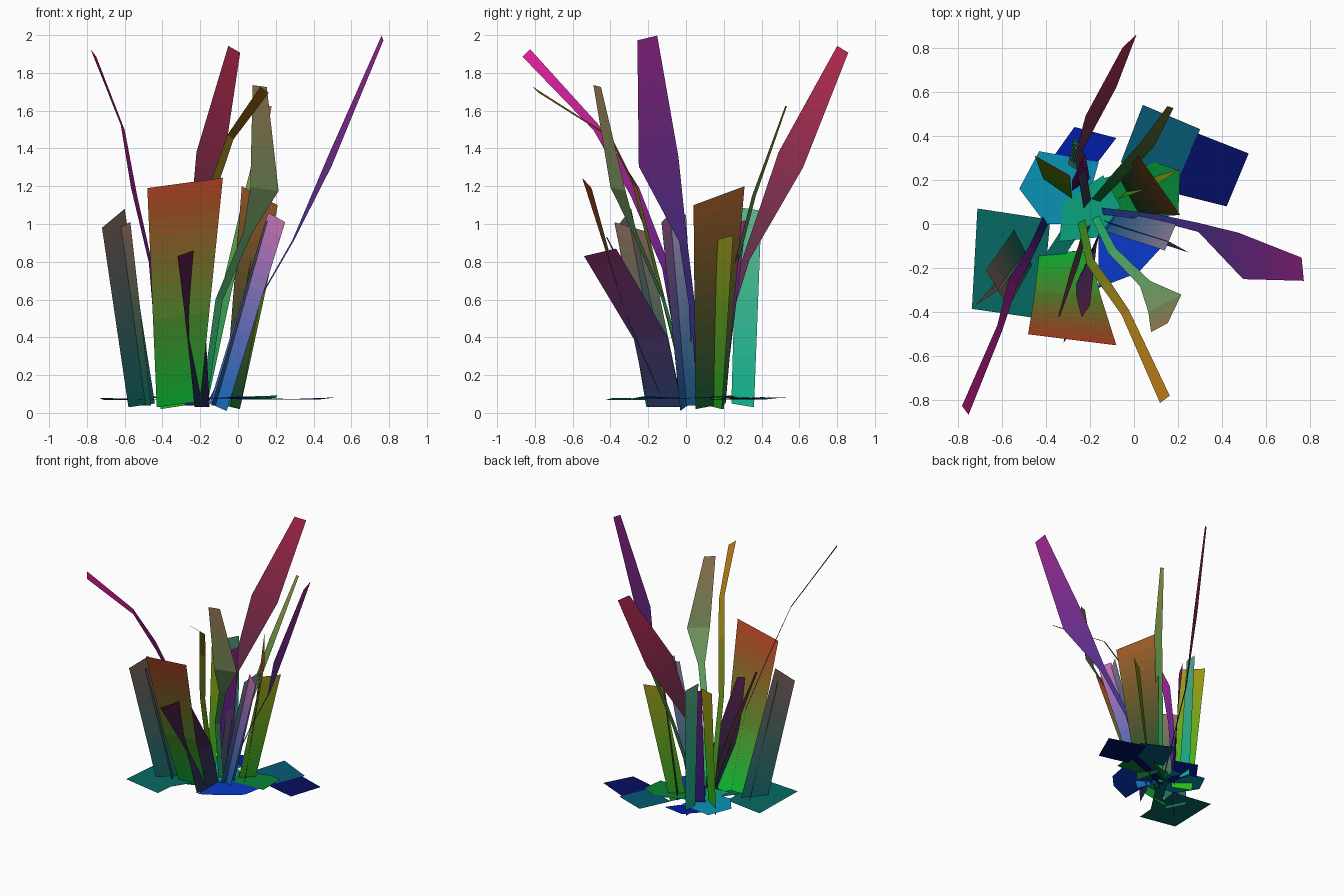
import bpy
from mathutils import Vector as V


def add_mesh(name, verts, faces, colors):
    """Mesh with one flat colour per face; colours are 0-255 screen values."""
    me = bpy.data.meshes.new(name)
    me.from_pydata([tuple(v) for v in verts], [], faces)
    for i, c in enumerate(colors):
        mat = bpy.data.materials.new(f"{name}_{i}")
        mat.diffuse_color = (*[(k / 255) ** 2.2 for k in c], 1)
        me.materials.append(mat)
    for i, p in enumerate(me.polygons):
        p.material_index = min(i, len(colors) - 1)
    ob = bpy.data.objects.new(name, me)
    bpy.context.collection.objects.link(ob)


def ribbon(name, rows, low, high):
    """Strip through left/right point pairs, coloured from low to high."""
    fine = []
    for (a, b), (c, d) in zip(rows, rows[1:]):
        fine += [(V(a).lerp(V(c), t / 8), V(b).lerp(V(d), t / 8)) for t in range(8)]
    fine.append(rows[-1])
    n = len(fine) - 1
    z0, z1 = rows[0][0][2], rows[-1][0][2]
    heights = [(fine[i][0][2] + fine[i+1][0][2]) / 2 for i in range(n)]
    colors = [V(low).lerp(V(high), (z - z0) / (z1 - z0 + 1e-6)) for z in heights]
    add_mesh(name, [p for r in fine for p in r],
             [(2*i, 2*i+1, 2*i+3, 2*i+2) for i in range(n)], colors)


def blade(name, path, side, widths, low, high):
    """Bent blade: centre path, cross direction and a width factor per row."""
    s = V(side) / 2
    ribbon(name, [(V(p) - s*w, V(p) + s*w) for p, w in zip(path, widths)], low, high)


def panel(name, base, top, low, high, sag=(0, 0, 0)):
    """Broad upright leaf: base edge to top edge with a slight bend."""
    mid = [V(a).lerp(V(b), .4) + V(sag) for a, b in zip(base, top)]
    ribbon(name, [base, mid, top], low, high)


# Tall bent blades
blade("tall_blade_back",
      [(-.21, .08, .05), (-.25, .32, .82), (-.15, .555, 1.34), (-.02, .83, 1.925)],
      (.14, .13, -.08), (.25, .25, 1, .45), (40, 60, 80), (195, 48, 85))
blade("tall_blade_right",
      [(-.16, .06, .05), (.1, .03, .58), (.29, -.015, .91), (.485, -.145, 1.33), (.765, -.205, 1.985)],
      (.02, -.21, -.05), (.15, .15, .2, 1, .5), (30, 70, 165), (165, 45, 150))
blade("tall_blade_left",
      [(-.4, .02, .05), (-.46, -.11, .78), (-.55, -.27, 1.17), (-.61, -.475, 1.51), (-.765, -.845, 1.905)],
      (.03, -.04, -.04), (.8, .8, 1.1, .7, 1), (25, 40, 130), (225, 35, 150))
blade("tall_blade_front",
      [(-.24, .02, .05), (-.2, -.17, .8), (-.13, -.27, 1.2), (-.04, -.4, 1.46), (.14, -.795, 1.71)],
      (.04, .03, -.03), (.8, .8, .9, .8, 1.1), (40, 150, 40), (175, 112, 25))
blade("tall_blade_front_right",
      [(-.18, .04, .05), (-.1, -.12, .6), (.05, -.27, .95), (.14, -.36, 1.185), (.115, -.47, 1.73)],
      (.15, .08, -.02), (.2, .25, .3, 1, .5), (25, 185, 110), (165, 130, 90))
blade("tall_blade_back_right",
      [(-.18, .1, .05), (-.06, .23, .65), (.06, .36, 1.15), (.165, .53, 1.625)],
      (.06, -.02, 0), (.6, .9, 1, .45), (15, 150, 80), (150, 140, 65))
blade("thin_front_blade",
      [(-.21, 0, .05), (-.27, -.2, .5), (-.34, -.42, .93)],
      (.03, .02, 0), (1, 1.2, .3), (30, 40, 40), (75, 28, 40))

# Broad upright leaves: base edge, top edge
panel("wide_leaf_front", [(-.43, -.13, .03), (-.2, -.12, .06)],
      [(-.48, -.5, 1.19), (-.08, -.55, 1.245)], (15, 195, 55), (190, 70, 42), (0, -.03, 0))
panel("dark_leaf_front", [(-.23, -.2, .03), (-.15, -.02, .03)],
      [(-.32, -.54, .83), (-.2, -.37, .87)], (35, 50, 85), (90, 32, 72), (0, .06, .04))
panel("wide_leaf_right", [(.01, .05, .02), (-.07, .21, .05)],
      [(.21, .04, 1.1), (.02, .31, 1.2)], (20, 75, 45), (155, 90, 42))
panel("olive_leaf_right", [(.01, .19, .02), (-.08, .11, .04)],
      [(.21, .25, .94), (.09, .17, .92)], (35, 150, 35), (145, 140, 30))
panel("pale_leaf_back", [(-.25, .24, .05), (-.25, .36, .03)],
      [(-.3, .27, 1.09), (-.27, .4, 1.07)], (22, 180, 145), (95, 185, 145))
panel("narrow_leaf_back", [(-.28, .15, .04), (-.2, .2, .04)],
      [(-.28, .2, 1.0), (-.22, .32, 1.02)], (40, 35, 130), (140, 35, 130))
panel("olive_leaf_back", [(-.41, .2, .02), (-.28, .11, .04)],
      [(-.45, .31, 1.06), (-.29, .22, 1.03)], (40, 190, 30), (170, 150, 25))
panel("wide_leaf_left", [(-.58, -.21, .03), (-.44, -.07, .05)],
      [(-.72, -.37, .98), (-.6, -.29, 1.08)], (20, 105, 105), (110, 85, 80))
panel("narrow_leaf_left", [(-.54, -.02, .04), (-.46, -.18, .04)],
      [(-.67, -.21, .96), (-.57, -.38, 1.01)], (20, 110, 90), (145, 110, 95))
panel("pink_leaf_right", [(-.15, .02, .05), (-.06, -.03, .01)],
      [(.16, -.08, 1.06), (.25, -.13, 1.01)], (25, 105, 190), (200, 115, 180))
panel("grey_leaf_right", [(-.14, -.03, .04), (-.08, .06, .04)],
      [(.14, -.12, 1.0), (.19, 0, 1.05)], (30, 90, 140), (150, 140, 170))

# Ground leaves: inner edge, outer edge and colour
ground = {
    "left": ([(-.38, .02), (-.42, -.43)], [(-.71, .07), (-.735, -.385)], (15, 105, 98)),
    "far_right": ([(.18, .14), (.2, .34)], [(.42, .08), (.52, .32), (.24, .43)], (12, 22, 98)),
    "back_right": ([(.2, .2), (-.06, .28)], [(.3, .43), (.04, .54)], (15, 90, 115)),
    "back": ([(-.18, .26), (-.37, .3)], [(-.08, .39), (-.27, .44)], (10, 35, 170)),
    "front": ([(-.16, .06), (.16, .06)], [(-.16, -.29), (.02, -.22), (.13, -.1)], (18, 60, 200)),
    "back_left": ([(-.16, .28), (-.24, 0)], [(-.43, .33), (-.52, .16), (-.4, 0)], (18, 145, 180)),
    "right": ([(-.2, .03), (-.16, .2)], [(.2, .04), (.21, .24), (.1, .28)], (15, 130, 55)),
}
centre = V((-.22, .07, .07))
for i, (key, (inner, outer, color)) in enumerate(ground.items()):
    z = .068 + .002*i
    inn = [V((x, y, z)) for x, y in inner]
    out = [V((x, y, z + (.012 if j % 2 else 0))) for j, (x, y) in enumerate(outer)]
    across = (inn[1] - inn[0]) * .18
    m = (inn[0] + inn[1]) / 2
    # leaf face, then the narrow stalk from the clump centre
    verts = inn + out[::-1] + [centre - across, centre + across, m + across, m - across]
    n = 2 + len(out)
    add_mesh("ground_leaf_" + key, verts, [tuple(range(n)), (n, n+1, n+2, n+3)], [color])

# Small crown where the leaves meet
add_mesh("crown_leaf", [(-.34, -.08, .084), (-.16, -.06, .086), (-.06, .08, .088),
                        (-.14, .22, .086), (-.32, .1, .084)], [(0, 1, 2, 3, 4)], [(18, 160, 125)])
